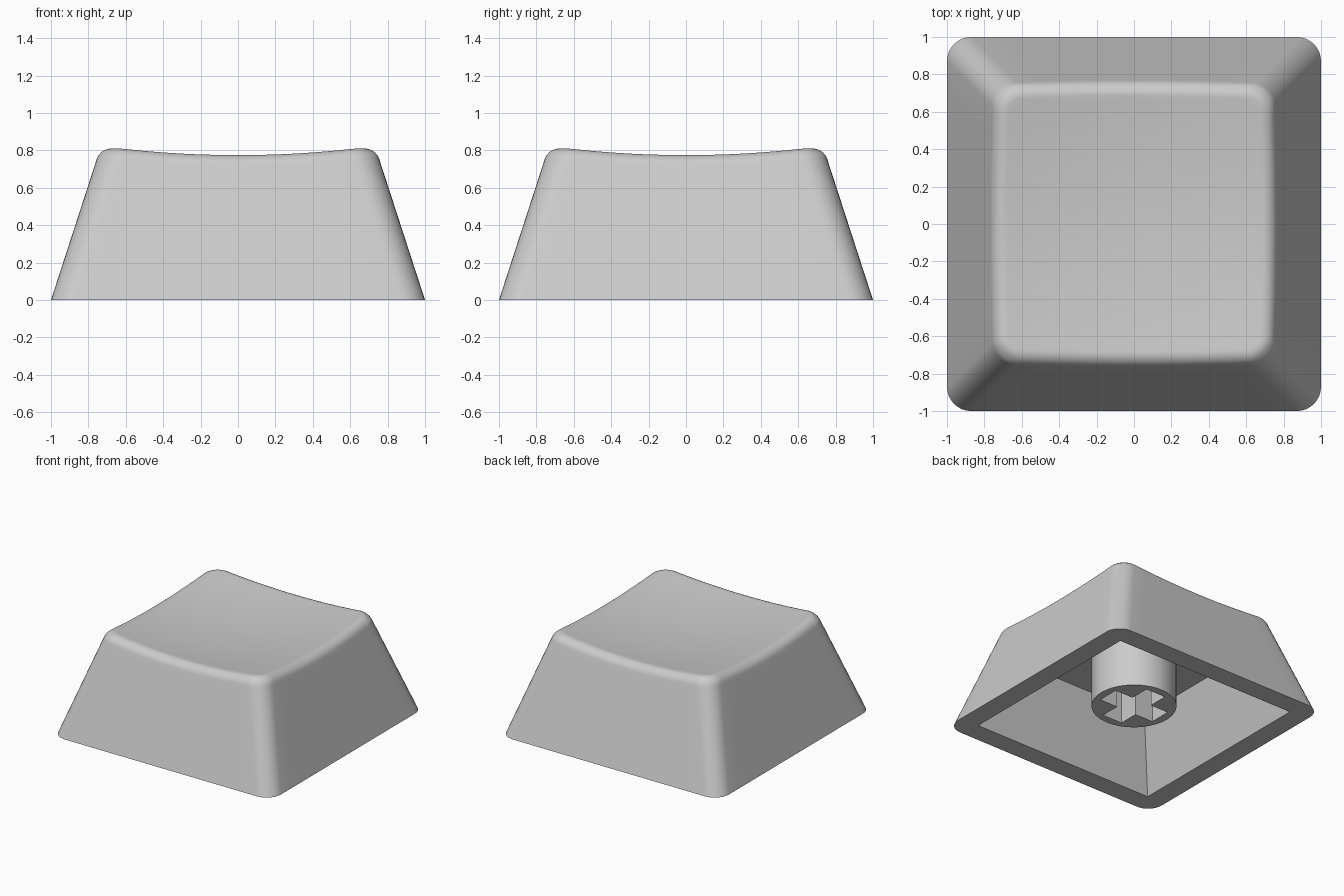
import bpy, bmesh, math
from mathutils import Vector

if "Cube" in bpy.data.objects:
    bpy.data.objects.remove(bpy.data.objects["Cube"])

grey = bpy.data.materials.new("light grey plastic")
grey.diffuse_color = (0.6, 0.6, 0.6, 1)
grey.use_nodes = True
grey.node_tree.nodes["Principled BSDF"].inputs["Base Color"].default_value = grey.diffuse_color

TAPER = 0.325      # inward lean of the walls per unit of height
CORNER = 0.13      # corner radius of the outline
CORNER_SEGS, SIDE_SEGS = 8, 12


def dish(x, y):
    """Height of the bowl-shaped top."""
    return 0.73 + 0.094 * (x * x + y * y)


def outline(h, r):
    """Rounded square of half size h and corner radius r, as (x, y) points."""
    pts = []
    for q in range(4):
        a0 = q * math.pi / 2
        ca, sa = math.cos(a0), math.sin(a0)
        quarter = [(h - r + r * math.cos(t), h - r + r * math.sin(t))
                   for t in (i / CORNER_SEGS * math.pi / 2 for i in range(CORNER_SEGS + 1))]
        quarter += [((h - r) * (1 - 2 * i / SIDE_SEGS), h) for i in range(1, SIDE_SEGS)]
        pts += [(x * ca - y * sa, x * sa + y * ca) for x, y in quarter]
    return pts


COUNT = len(outline(1, CORNER))


def point(i, h, r=CORNER):
    return outline(h, r)[i]


def column(i):
    """Points from the wall foot, over the rounded rim, to the dish centre."""
    h = 0.73
    for _ in range(8):
        h = 1 - TAPER * dish(*point(i, h))
    z = dish(*point(i, h))
    t = 0.063
    lean = math.atan(TAPER)
    h0, z0 = h + t * math.sin(lean), z - t * math.cos(lean)
    h2 = h - t
    x2, y2 = point(i, h2, CORNER - t)
    z2 = dish(x2, y2)
    col = []
    for f in (0, 0.33, 0.66, 0.97):
        hf = 1 + (h0 - 1) * f
        col.append((*point(i, hf), z0 * f))
    w = 0.77
    for k in range(9):
        s = k / 8
        b = ((1 - s) ** 2, 2 * s * (1 - s) * w, s * s)
        n = sum(b)
        hh = (b[0] * h0 + b[1] * h + b[2] * h2) / n
        zz = (b[0] * z0 + b[1] * z + b[2] * z2) / n
        col.append((*point(i, hh, CORNER - max(0, h - hh)), zz))
    for f in (0.97, 0.85, 0.7, 0.55, 0.4, 0.25, 0.1, 0):
        col.append((x2 * f, y2 * f, dish(x2 * f, y2 * f)))
    return col


def finish(bm, name):
    bmesh.ops.remove_doubles(bm, verts=bm.verts, dist=1e-5)
    bmesh.ops.recalc_face_normals(bm, faces=bm.faces)
    me = bpy.data.meshes.new(name)
    bm.to_mesh(me)
    bm.free()
    ob = bpy.data.objects.new(name, me)
    bpy.context.collection.objects.link(ob)
    me.materials.append(grey)
    bpy.ops.object.select_all(action='DESELECT')
    ob.select_set(True)
    bpy.context.view_layer.objects.active = ob
    bpy.ops.object.shade_smooth_by_angle(angle=math.radians(30))
    return ob


# Cap shell: ceiling, inner walls, bottom rim, outer walls, rounded rim, dish
bm = bmesh.new()
cols = []
for i in range(COUNT):
    inner = [(*point(i, 0.64, 0), 0.555), (*point(i, 0.833, 0), 0.0)]
    cols.append([bm.verts.new(p) for p in inner + column(i)])
for i in range(COUNT):
    a, b = cols[i], cols[(i + 1) % COUNT]
    for k in range(len(a) - 1):
        bm.faces.new((a[k], b[k], b[k + 1], a[k + 1]))
bmesh.ops.remove_doubles(bm, verts=bm.verts, dist=1e-5)
ceiling = [e for e in bm.edges if e.is_boundary]
bmesh.ops.contextual_create(bm, geom=ceiling)
finish(bm, "cap_shell")

# Stem: round post with a cross-shaped socket in its lower end
bm = bmesh.new()
Z0, Z1, SOCKET = 0.11, 0.556, 0.5
R, L, W = 0.32, 0.255, 0.09


def ring(pts, z):
    return [bm.verts.new((x, y, z)) for x, y in pts]


def wall(lo, hi):
    n = len(lo)
    for i in range(n):
        j = (i + 1) % n
        bm.faces.new((lo[i], lo[j], hi[j], hi[i]))


circle = [(R * math.cos(i * math.tau / 64), R * math.sin(i * math.tau / 64)) for i in range(64)]
cross = []
for q in range(4):
    c, s = (1, 0, -1, 0)[q], (0, 1, 0, -1)[q]
    cross += [(x * c - y * s, x * s + y * c) for x, y in ((L, -W), (L, W), (W, W))]
post_lo, post_hi = ring(circle, Z0), ring(circle, Z1)
sock_lo, sock_hi = ring(cross, Z0), ring(cross, SOCKET)
wall(post_lo, post_hi)
wall(sock_lo, sock_hi)
bm.faces.new(post_hi)
bm.faces.new(sock_hi)
rim = [e for e in bm.edges if all(abs(v.co.z - Z0) < 1e-6 for v in e.verts)]
bmesh.ops.triangle_fill(bm, use_beauty=True, use_dissolve=False, edges=rim, normal=Vector((0, 0, -1)))
finish(bm, "stem")
